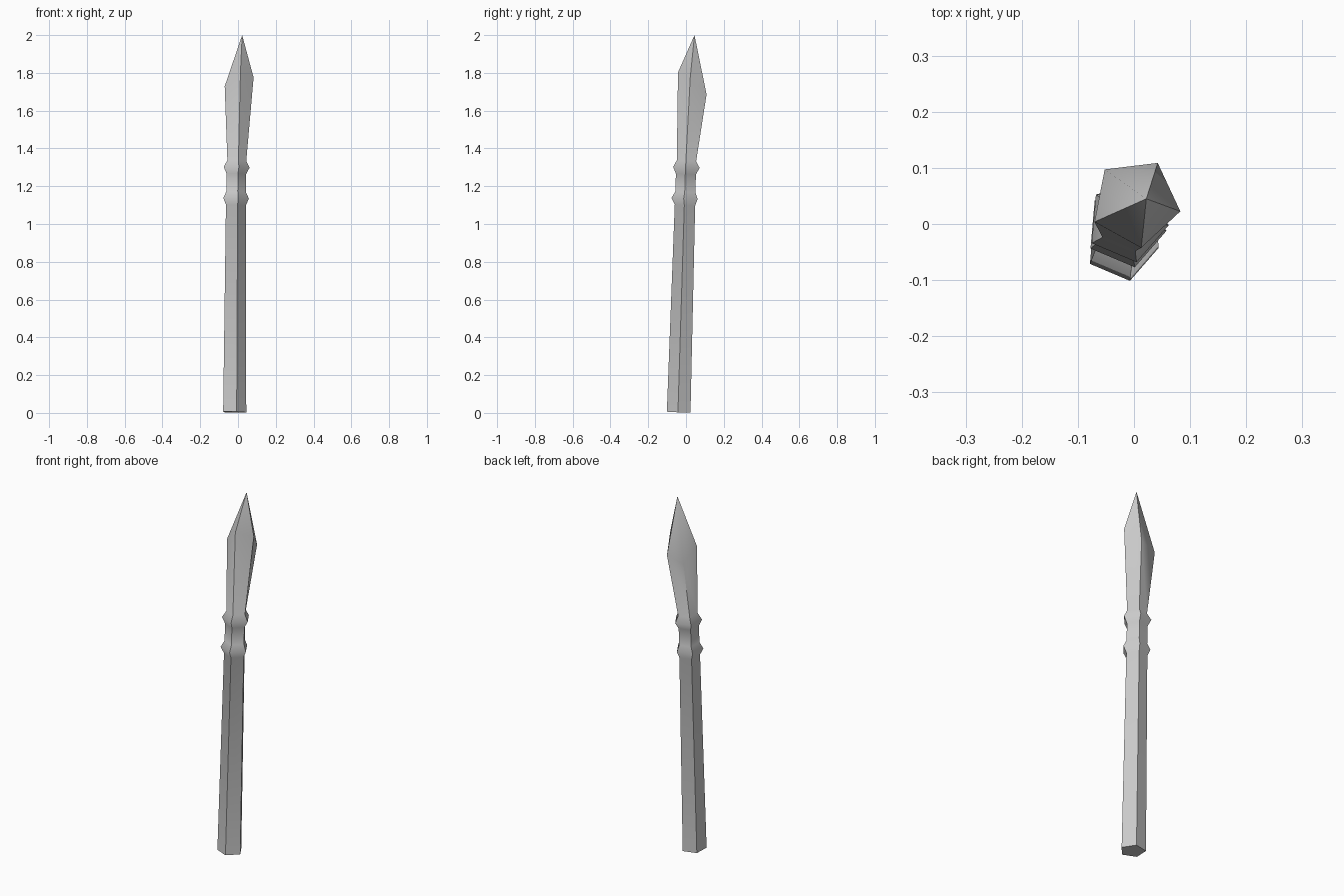
import bpy, bmesh
from math import radians, cos, sin

cube = bpy.data.objects.get("Cube")
if cube:
    bpy.data.objects.remove(cube, do_unlink=True)

SIDES = 5


def material(name, color):
    mat = bpy.data.materials.new(name)
    mat.use_nodes = True
    mat.diffuse_color = color
    mat.node_tree.nodes["Principled BSDF"].inputs["Base Color"].default_value = color
    return mat


def ring(bm, z, cx, cy, r, phase=-7, slope_x=-0.02, slope_y=-0.04):
    """Five-sided ring whose plane leans with the shaft."""
    verts = []
    for i in range(SIDES):
        a = radians(phase - i * 360 / SIDES)
        dx, dy = r * cos(a), r * sin(a)
        verts.append(bm.verts.new((cx + dx, cy + dy, z + slope_x * dx + slope_y * dy)))
    return verts


def bridge(bm, low, high):
    for i in range(SIDES):
        j = (i + 1) % SIDES
        bm.faces.new((low[i], low[j], high[j], high[i]))


# Leaning shaft with two collars
bm = bmesh.new()
profile = [
    (0.004, -0.022, -0.037, 0.066),
    (1.10, -0.015, -0.004, 0.057),
    (1.135, -0.015, -0.006, 0.073),
    (1.17, -0.014, -0.002, 0.056),
    (1.265, -0.013, 0.001, 0.056),
    (1.30, -0.012, 0.004, 0.074),
    (1.335, -0.010, 0.004, 0.054),
]
rings = [ring(bm, *p, phase=-5) for p in profile]

# Flared head with a slanted shoulder and a point
rings.append(ring(bm, 1.73, 0.003, 0.038, 0.081, -11, 0.41, -0.85))
for low, high in zip(rings, rings[1:]):
    bridge(bm, low, high)
tip = bm.verts.new((0.022, 0.045, 2.0))
shoulder = rings[-1]
for i in range(SIDES):
    bm.faces.new((shoulder[i], shoulder[(i + 1) % SIDES], tip))

# Flat butt end
bm.faces.new(rings[0])
bmesh.ops.recalc_face_normals(bm, faces=bm.faces)

mesh = bpy.data.meshes.new("spear_stake")
bm.to_mesh(mesh)
bm.free()
mesh.materials.append(material("plain grey", (0.6, 0.6, 0.6, 1)))
stake = bpy.data.objects.new("spear_stake", mesh)
bpy.context.collection.objects.link(stake)

# Soft collars, sharp long edges
bpy.ops.object.select_all(action="DESELECT")
stake.select_set(True)
bpy.context.view_layer.objects.active = stake
bpy.ops.object.shade_smooth_by_angle(angle=radians(60))
